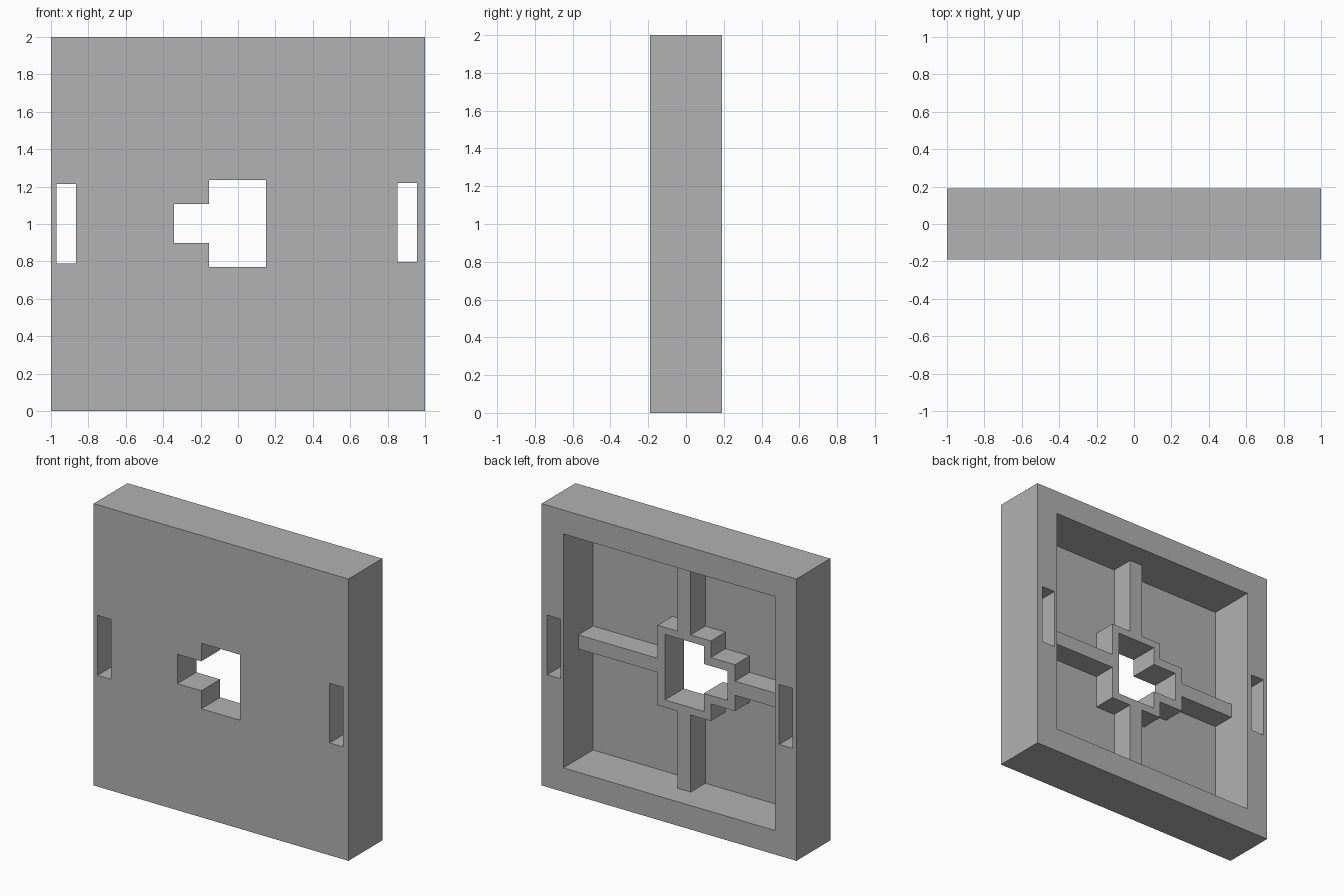
import bpy

cube = bpy.data.objects.get("Cube")
if cube:
    bpy.data.objects.remove(cube, do_unlink=True)

grey = bpy.data.materials.new("plain_grey")
grey.use_nodes = True
colour = (0.445, 0.445, 0.445, 1)
grey.diffuse_color = colour
for node in grey.node_tree.nodes:
    if node.type == 'BSDF_PRINCIPLED':
        node.inputs["Base Color"].default_value = colour


def box(name, xs, ys, zs):
    """Axis-aligned box from its x, y and z ranges."""
    spans = (xs, ys, zs)
    bpy.ops.mesh.primitive_cube_add(size=1, location=[(a + b) / 2 for a, b in spans])
    ob = bpy.context.object
    ob.name = name
    ob.scale = [b - a for a, b in spans]
    bpy.ops.object.transform_apply(location=True, rotation=True, scale=True)
    ob.data.materials.append(grey)
    return ob


def combine(target, tool, operation):
    """Boolean the tool into the target, then discard the tool."""
    mod = target.modifiers.new(tool.name, 'BOOLEAN')
    mod.operation = operation
    mod.solver = 'EXACT'
    mod.object = tool
    bpy.context.view_layer.objects.active = target
    bpy.ops.object.modifier_apply(modifier=mod.name)
    bpy.data.objects.remove(tool, do_unlink=True)


# Square panel, hollowed from the back
FRONT, BACK = -0.19, 0.19
panel = box("wall_panel", (-1, 1), (FRONT, BACK), (0, 2))
recess = box("recess", (-0.83, 0.83), (-0.143, 0.4), (0.17, 1.83))
combine(panel, recess, 'DIFFERENCE')

# Stiffening ribs and the raised collar around the central opening
rib_depth = (-0.17, 0.022)
for name, xs, zs in (
    ("cross_rib", (-0.84, 0.84), (0.95, 1.05)),
    ("upright_rib", (-0.052, 0.052), (0.15, 1.85)),
    ("collar", (-0.21, 0.207), (0.717, 1.285)),
    ("collar_arm", (-0.4, 0), (0.838, 1.167)),
):
    combine(panel, box(name, xs, rib_depth, zs), 'UNION')

# Openings cut right through
for name, xs, zs in (
    ("main_opening", (-0.155, 0.15), (0.77, 1.235)),
    ("side_opening", (-0.342, 0), (0.898, 1.107)),
    ("right_slot", (-0.97, -0.865), (0.79, 1.215)),
    ("left_slot", (0.852, 0.957), (0.797, 1.22)),
):
    combine(panel, box(name, xs, (-0.5, 0.5), zs), 'DIFFERENCE')

# One flat colour on every face
panel.data.materials.clear()
panel.data.materials.append(grey)
for face in panel.data.polygons:
    face.material_index = 0
    face.use_smooth = False
